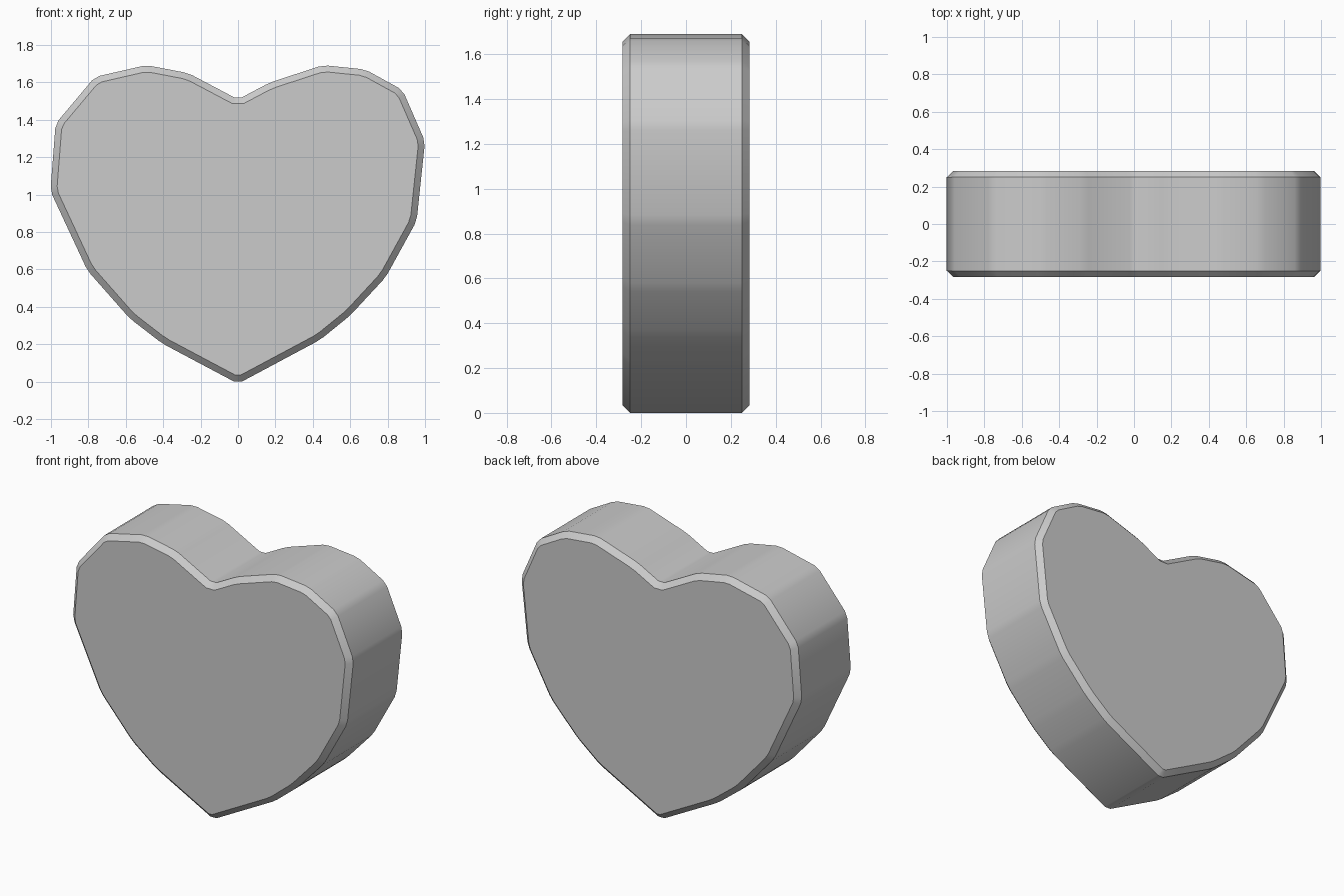
import bpy, bmesh

if "Cube" in bpy.data.objects:
    bpy.data.objects.remove(bpy.data.objects["Cube"])

# Heart outline (x, z), anticlockwise from the bottom tip
OUTLINE = [(0, -0.01), (0.44, 0.225), (0.60, 0.355), (0.79, 0.56), (0.955, 0.86),
           (1.0, 1.285), (0.88, 1.56), (0.68, 1.67), (0.455, 1.693), (0.17, 1.60),
           (0, 1.51), (-0.265, 1.65), (-0.49, 1.693), (-0.765, 1.63), (-0.975, 1.38),
           (-1.003, 1.02), (-0.805, 0.595), (-0.58, 0.34), (-0.405, 0.205)]
HALF, FACE, INSET, CORNER = 0.25, 0.283, 0.034, 0.024

bm = bmesh.new()
bm.faces.new([bm.verts.new((x, -HALF, z)) for x, z in OUTLINE])

# Clip the outline corners slightly
bmesh.ops.bevel(bm, geom=bm.verts[:], offset=CORNER, offset_type='OFFSET',
                segments=1, affect='VERTICES')

# Thick body
front = bm.faces[:][0]
bm.normal_update()
ext = bmesh.ops.extrude_face_region(bm, geom=[front], use_keep_orig=True)
for v in [g for g in ext['geom'] if isinstance(g, bmesh.types.BMVert)]:
    v.co.y = HALF
bmesh.ops.recalc_face_normals(bm, faces=bm.faces[:])

# Chamfered front and back faces
for face in [f for f in bm.faces if len(f.verts) > 4]:
    bmesh.ops.inset_region(bm, faces=[face], thickness=INSET, use_even_offset=True)
    for v in face.verts:
        v.co.y = FACE if v.co.y > 0 else -FACE

# Sit on the ground
low = min(v.co.z for v in bm.verts)
for v in bm.verts:
    v.co.z -= low
bmesh.ops.recalc_face_normals(bm, faces=bm.faces[:])

mesh = bpy.data.meshes.new("heart")
bm.to_mesh(mesh)
bm.free()
heart = bpy.data.objects.new("heart", mesh)
bpy.context.collection.objects.link(heart)
bpy.context.view_layer.objects.active = heart
heart.select_set(True)
bpy.ops.object.shade_smooth_by_angle(angle=0.56)
